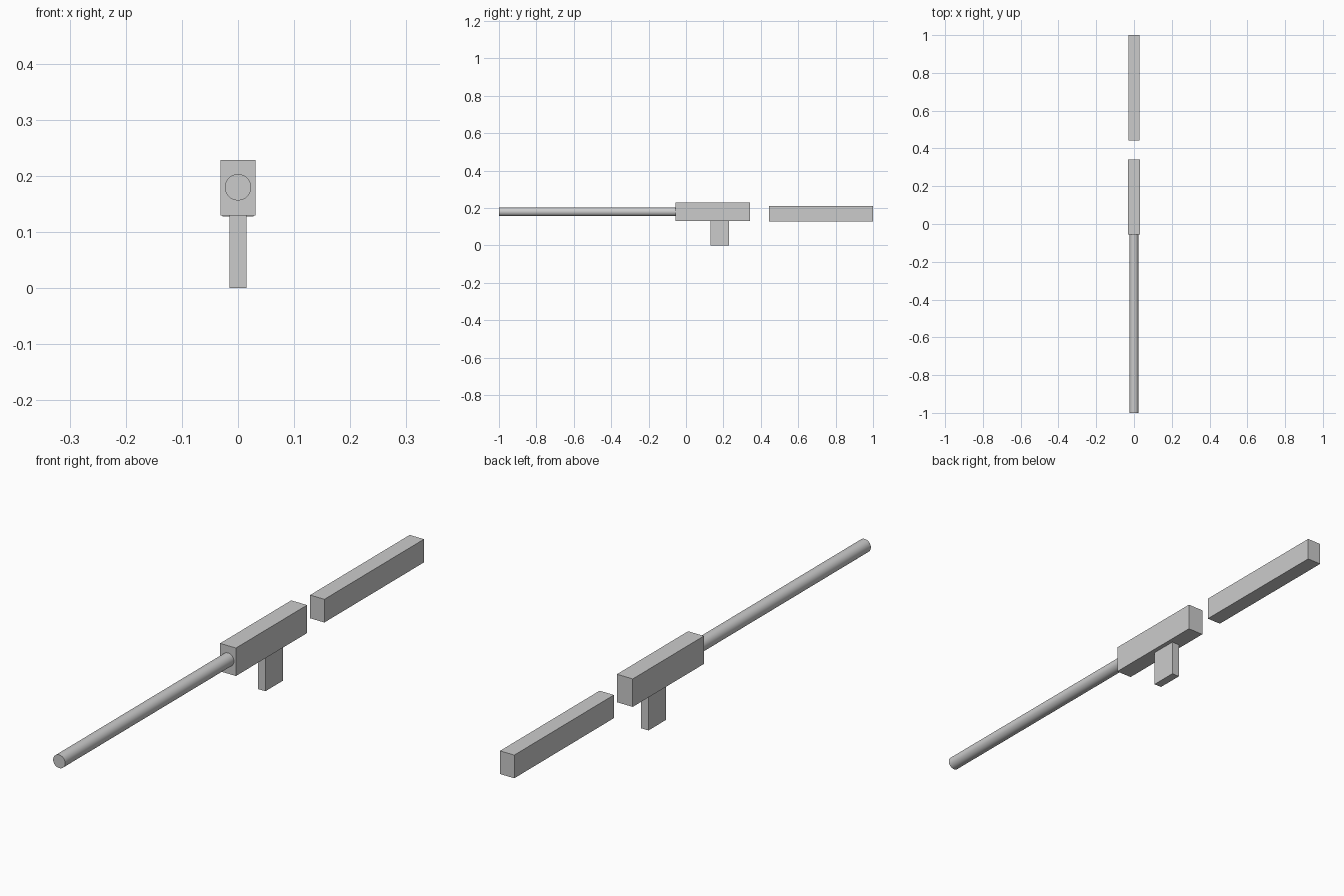
import bpy
from math import radians

if "Cube" in bpy.data.objects:
    bpy.data.objects.remove(bpy.data.objects["Cube"])


def box(name, x_half, y0, y1, z0, z1):
    bpy.ops.mesh.primitive_cube_add(size=1, location=(0, (y0 + y1) / 2, (z0 + z1) / 2))
    ob = bpy.context.object
    ob.name = name
    ob.scale = (2 * x_half, y1 - y0, z1 - z0)
    bpy.ops.object.transform_apply(location=False, rotation=False, scale=True)
    return ob


def rod(name, radius, y0, y1, z):
    bpy.ops.mesh.primitive_cylinder_add(vertices=32, radius=radius, depth=y1 - y0,
                                        location=(0, (y0 + y1) / 2, z),
                                        rotation=(radians(90), 0, 0))
    ob = bpy.context.object
    ob.name = name
    bpy.ops.object.shade_smooth_by_angle(angle=radians(30))
    return ob


# central body with the grip under it
box("receiver", 0.031, -0.056, 0.342, 0.13, 0.229)
box("grip", 0.015, 0.132, 0.231, 0.0, 0.13)

# separate rear block, standing clear of the body
box("stock", 0.028, 0.443, 1.0, 0.128, 0.21)

# long round barrel at the front
rod("barrel", 0.0235, -1.0, -0.056, 0.18)
